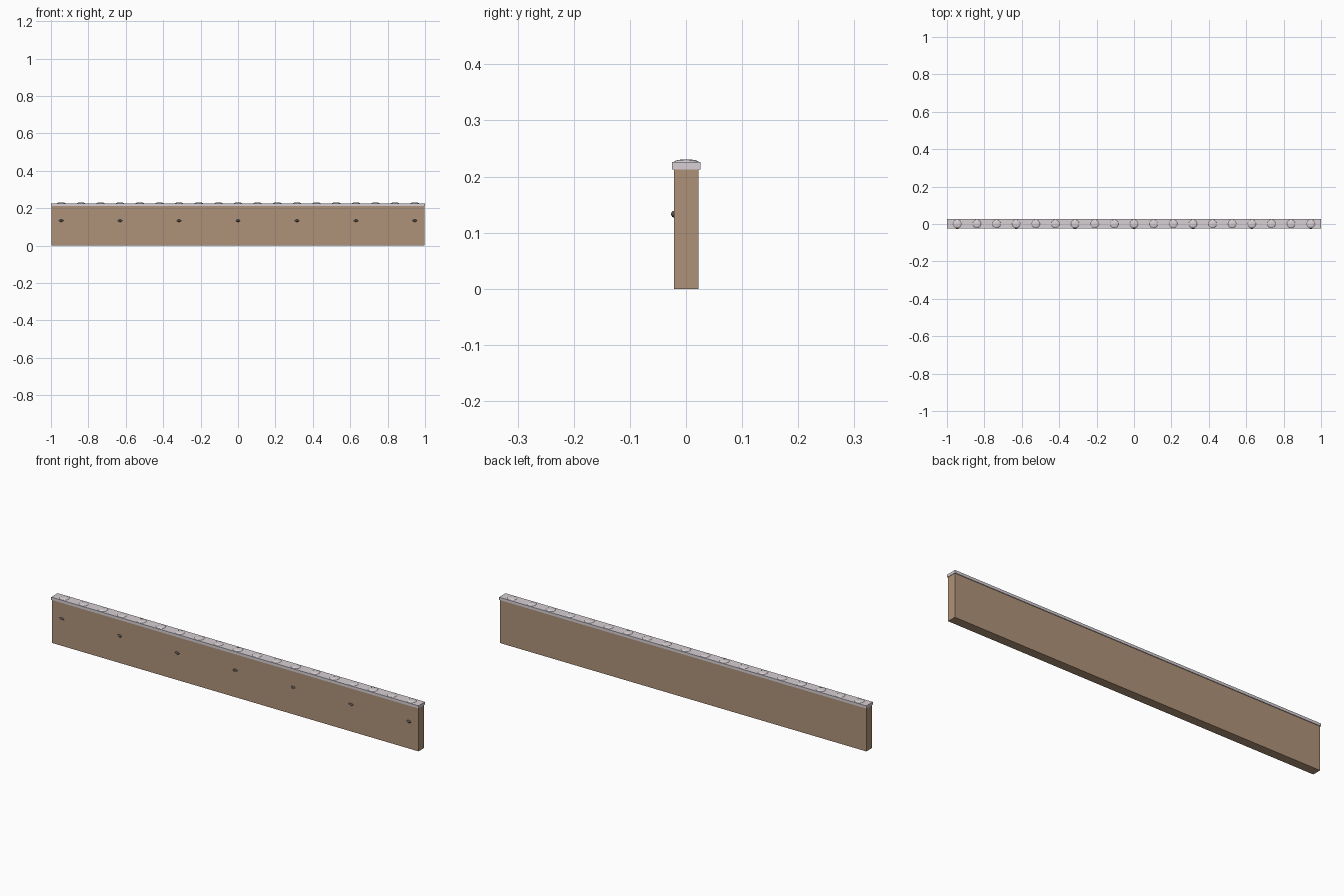
import bpy
from mathutils import Matrix
import bmesh

if "Cube" in bpy.data.objects:
    bpy.data.objects.remove(bpy.data.objects["Cube"])


def material(name, color):
    m = bpy.data.materials.new(name)
    m.diffuse_color = color
    m.use_nodes = True
    m.node_tree.nodes["Principled BSDF"].inputs["Base Color"].default_value = m.diffuse_color
    return m


wood = material("wood", (0.43, 0.29, 0.19, 1))
metal = material("pale_metal", (0.68, 0.63, 0.66, 1))
dark = material("dark_metal", (0.10, 0.09, 0.09, 1))


def finish(name, bm, mat):
    mesh = bpy.data.meshes.new(name)
    bm.to_mesh(mesh)
    bm.free()
    obj = bpy.data.objects.new(name, mesh)
    bpy.context.collection.objects.link(obj)
    mesh.materials.append(mat)
    return obj


def box(name, lo, hi, mat):
    bm = bmesh.new()
    size = [b - a for a, b in zip(lo, hi)]
    mid = [(a + b) / 2 for a, b in zip(lo, hi)]
    bmesh.ops.create_cube(bm, size=1, matrix=Matrix.Translation(mid) @ Matrix.Diagonal((*size, 1)))
    return finish(name, bm, mat)


def dome(name, center, radii, mat, cut_normal):
    # flattened sphere halved at its seat
    bm = bmesh.new()
    bmesh.ops.create_uvsphere(bm, u_segments=16, v_segments=8, radius=1)
    bmesh.ops.bisect_plane(bm, geom=bm.verts[:] + bm.edges[:] + bm.faces[:], plane_co=(0, 0, 0),
                           plane_no=cut_normal, clear_inner=True, dist=1e-4)
    bmesh.ops.transform(bm, verts=bm.verts[:],
                        matrix=Matrix.Translation(center) @ Matrix.Diagonal((*radii, 1)))
    for f in bm.faces:
        f.smooth = True
    return finish(name, bm, mat)


# Wooden board and overhanging metal cap rail
MID = 0.0005
box("board", (-0.998, MID - 0.022, 0), (0.998, MID + 0.022, 0.214), wood)
box("cap_rail", (-1, MID - 0.0255, 0.213), (1, MID + 0.0255, 0.2262), metal)

# Row of low rivets along the cap
for i in range(19):
    dome(f"cap_rivet_{i + 1}", (-0.945 + 0.105 * i, MID, 0.2262), (0.022, 0.022, 0.0045), metal, (0, 0, 1))

# Small dark bolts on the front face
for i in range(7):
    dome(f"front_bolt_{i + 1}", (-0.945 + 0.315 * i, MID - 0.022, 0.133), (0.012, 0.005, 0.006), dark, (0, -1, 0))
